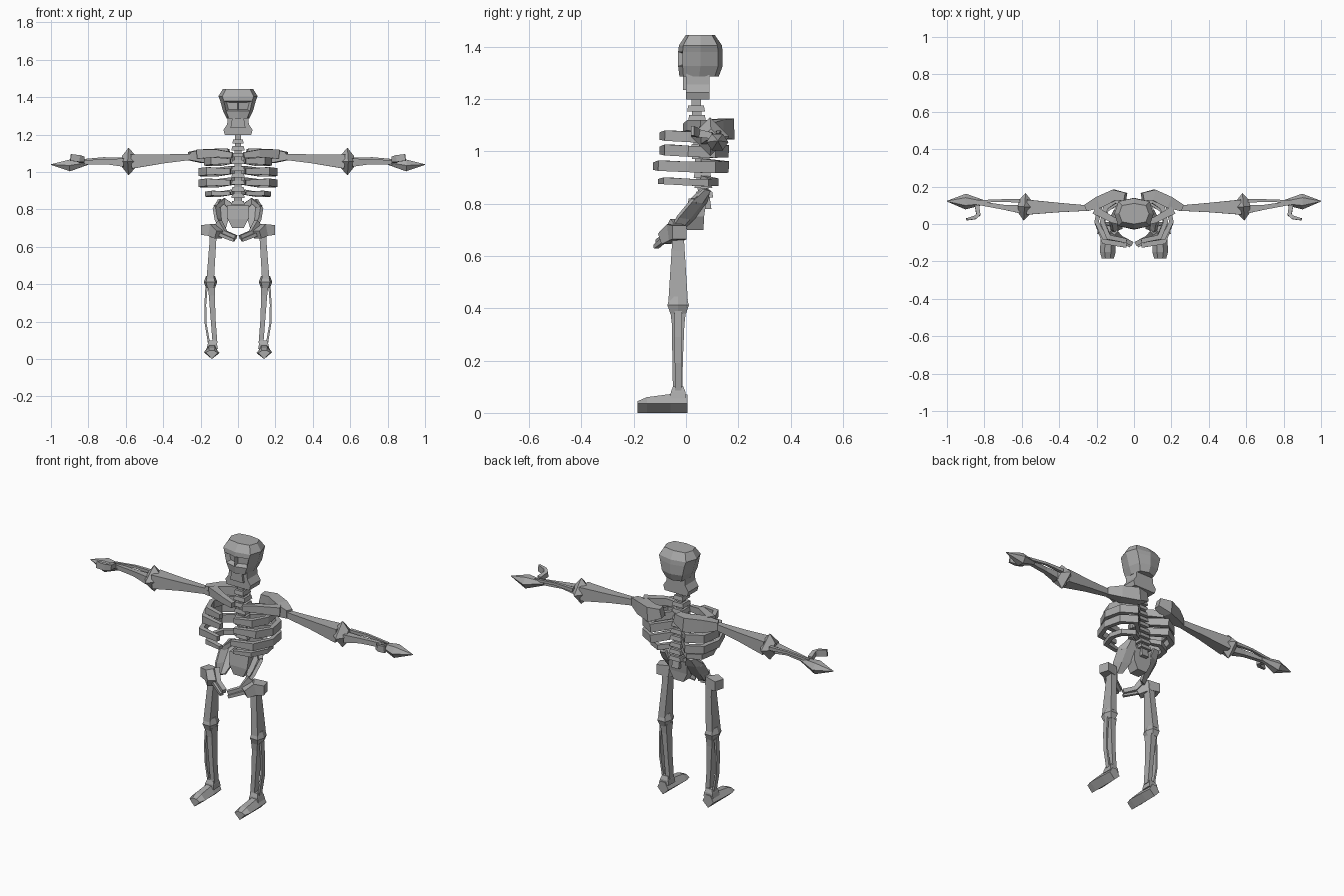
import bpy, bmesh, math
from mathutils import Vector

bone = bpy.data.materials.new("bone_grey")
bone.diffuse_color = (0.4, 0.4, 0.4, 1)


def finish(name, bm, mirror=False):
    bmesh.ops.recalc_face_normals(bm, faces=bm.faces)
    me = bpy.data.meshes.new(name)
    bm.to_mesh(me)
    bm.free()
    me.materials.append(bone)
    ob = bpy.data.objects.new(name, me)
    bpy.context.collection.objects.link(ob)
    if mirror:
        ob.modifiers.new("mirror", 'MIRROR').use_mirror_merge = False
    return ob


def loft_bm(pts, n=4, power=0.0, turn=math.pi / 4, up=(0, 0, 1), axis=None):
    """Sections (x, y, z, half width, half height) swept along a path."""
    bm = bmesh.new()
    rings = []
    pos = [Vector(p[:3]) for p in pts]
    for i, p in enumerate(pts):
        t = Vector(axis) if axis else pos[min(i + 1, len(pos) - 1)] - pos[max(i - 1, 0)]
        t.normalize()
        u = Vector(up).cross(t).normalized()
        v = t.cross(u)
        ring = []
        for k in range(n):
            a = turn + 2 * math.pi * k / n
            c, s = math.cos(a), math.sin(a)
            c = math.copysign(abs(c) ** power, c)
            s = math.copysign(abs(s) ** power, s)
            ring.append(bm.verts.new(pos[i] + u * c * p[3] + v * s * p[4]))
        rings.append(ring)
    for a, b in zip(rings, rings[1:]):
        for k in range(n):
            bm.faces.new((a[k], a[(k + 1) % n], b[(k + 1) % n], b[k]))
    bm.faces.new(rings[0][::-1])
    bm.faces.new(rings[-1])
    bmesh.ops.recalc_face_normals(bm, faces=bm.faces)
    return bm


def loft(name, pts, mirror=True, **kw):
    return finish(name, loft_bm(pts, **kw), mirror)


UP = dict(up=(0, 1, 0), axis=(0, 0, 1))      # horizontal sections stacked in z
DIAMOND = dict(power=1.0, turn=0.0)

# Skull with sunken eye sockets
bm = loft_bm([(0, .05, 1.285, .06, .075), (0, .055, 1.325, .08, .085),
              (0, .055, 1.38, .095, .085), (0, .055, 1.405, .105, .082),
              (0, .055, 1.445, .08, .055)], n=8, power=.65, turn=0.0, **UP)
eyes = [f for f in bm.faces if f.normal.y < -.5 and 1.33 < f.calc_center_median().z < 1.38]
bmesh.ops.inset_individual(bm, faces=eyes, thickness=.012, depth=-.025)
finish("skull", bm)

# Jaw, cheekbones and teeth
loft("jaw", [(0, .045, 1.198, .07, .045), (0, .045, 1.225, .078, .045),
             (0, .045, 1.255, .058, .045), (0, .045, 1.30, .055, .045)], mirror=False, **UP)
loft("teeth", [(0, 0, 1.235, .04, .012), (0, 0, 1.285, .032, .012)], mirror=False, **UP)

# Spine core and vertebrae
loft("spine", [(0, .075, .78, .022, .022), (0, .06, .9, .02, .02),
               (0, .045, 1.05, .018, .018), (0, .035, 1.3, .016, .018)], mirror=False, **UP)
for i in range(10):
    z = .835 + i * .0365
    y = .07 - i * .0035
    w = .036 if i < 9 else .03
    loft("vertebra", [(0, y, z - .011, w, .034), (0, y, z + .011, w * .85, .03)],
         mirror=False, **UP)

# Ribs: height, half width, front y, back y, half thickness
for z, w, f, b, h in [(1.055, .17, -.09, .125, .02), (1.0, .20, -.09, .15, .021),
                      (.94, .20, -.115, .15, .02), (.882, .165, -.095, .11, .013)]:
    loft("rib", [(.025, .065, z + .012, .012, h), (w * .55, b, z, .014, h * 1.1),
                 (w * .9, b * .7, z - .002, .014, h * 1.1), (w, .01, z, .012, h),
                 (w * .8, f + .02, z + .005, .014, h), (.04, f, z + .003, .012, h * .7)])

# Shoulder blades and collar bones
loft("shoulder_blade", [(.045, .145, 1.10, .022, .025), (.105, .155, 1.085, .03, .04),
                        (.19, .115, 1.085, .032, .036), (.26, .085, 1.085, .018, .022)])
loft("collar_bone", [(.03, .0, 1.09, .012, .015), (.11, .02, 1.1, .016, .02),
                     (.21, .075, 1.095, .022, .024)])

# Arms
loft("upper_arm", [(.24, .085, 1.082, .014, .016), (.40, .088, 1.07, .025, .024),
                   (.57, .09, 1.056, .04, .038)])
loft("elbow", [(.55, .09, 1.056, .035, .035), (.585, .092, 1.056, .074, .074),
               (.62, .095, 1.056, .03, .03)], **DIAMOND)
loft("forearm_bone", [(.61, .08, 1.05, .022, .022), (.70, .09, 1.055, .013, .014),
                      (.85, .115, 1.05, .01, .012)])
loft("forearm_thin_bone", [(.61, .125, 1.068, .01, .01), (.72, .125, 1.072, .007, .007),
                           (.85, .12, 1.06, .007, .007)])
loft("hand", [(.80, .115, 1.05, .012, .012), (.90, .12, 1.035, .042, .036),
              (1.0, .122, 1.04, .002, .002)], n=6, power=1.0, turn=0.0)
loft("thumb", [(.84, .10, 1.06, .012, .012), (.832, .05, 1.068, .011, .015),
               (.85, .035, 1.072, .01, .018), (.895, .025, 1.078, .006, .018)])

# Pelvis: sacrum, flaring hip wings and front arches
loft("sacrum", [(0, .035, .70, .03, .032), (0, .035, .75, .055, .034),
                (0, .045, .82, .06, .035)], mirror=False, **UP)
bm = bmesh.new()
rows = [(.855, .065, .085, .10, .07), (.81, .05, .075, .128, .02), (.75, .05, .03, .118, -.03),
        (.70, .065, -.02, .095, -.06)]       # z, inner x, inner y, outer x, outer y
grid = [[bm.verts.new((xi, yi, z)), bm.verts.new(((xi + xo) / 2 + .01, (yi + yo) / 2 + .01, z - .005)),
         bm.verts.new((xo, yo, z))] for z, xi, yi, xo, yo in rows]
for a, b in zip(grid, grid[1:]):
    for k in range(2):
        bm.faces.new((a[k], a[k + 1], b[k + 1], b[k]))
wing = finish("hip_wing", bm, True)
solid = wing.modifiers.new("thickness", 'SOLIDIFY')
solid.thickness, solid.offset = .018, 0
loft("hip_rim", [(.02, .06, .80, .012, .02), (.075, .07, .845, .012, .015),
                 (.12, .03, .81, .01, .012)])
loft("upper_arch", [(.105, -.04, .73, .014, .018), (.07, -.075, .675, .012, .012),
                    (.012, -.105, .65, .012, .012)])
loft("lower_arch", [(.125, -.04, .71, .01, .012), (.095, -.08, .665, .008, .01),
                    (.02, -.115, .635, .01, .008)])

# Legs
loft("hip_joint", [(.10, -.085, .665, .025, .022), (.135, -.04, .69, .035, .032),
                   (.19, -.025, .69, .028, .026)])
loft("thigh", [(.132, -.03, .70, .02, .02), (.135, -.03, .62, .018, .025),
               (.148, -.03, .43, .02, .037)], **UP)
loft("knee", [(.147, -.03, .38, .024, .033), (.147, -.03, .412, .036, .045),
              (.147, -.03, .445, .024, .034)], n=6, power=.6, turn=0.0, **UP)
loft("shin", [(.123, -.032, .085, .013, .018), (.132, -.032, .2, .013, .02),
              (.14, -.03, .34, .016, .024), (.142, -.03, .39, .02, .03)], **UP)
loft("shin_thin_bone", [(.155, -.03, .085, .006, .012), (.173, -.03, .19, .005, .013),
                        (.175, -.03, .29, .005, .014), (.168, -.03, .39, .006, .014)], **UP)
loft("ankle", [(.138, -.03, .055, .03, .03), (.137, -.03, .08, .025, .028),
               (.137, -.03, .10, .018, .02)], **UP)

# Feet with a keeled sole
bm = bmesh.new()
rings = [[bm.verts.new(p) for p in ((.14, y, 0), (.14 - w, y, .033), (.14 - w * .4, y, h),
                                    (.14 + w * .4, y, h), (.14 + w, y, .036))]
         for y, w, h in ((.005, .034, .07), (-.06, .038, .072), (-.15, .042, .06), (-.185, .032, .045))]
for a, b in zip(rings, rings[1:]):
    for k in range(5):
        bm.faces.new((a[k], a[(k + 1) % 5], b[(k + 1) % 5], b[k]))
bm.faces.new(rings[0])
bm.faces.new(rings[-1])
finish("foot", bm, True)
